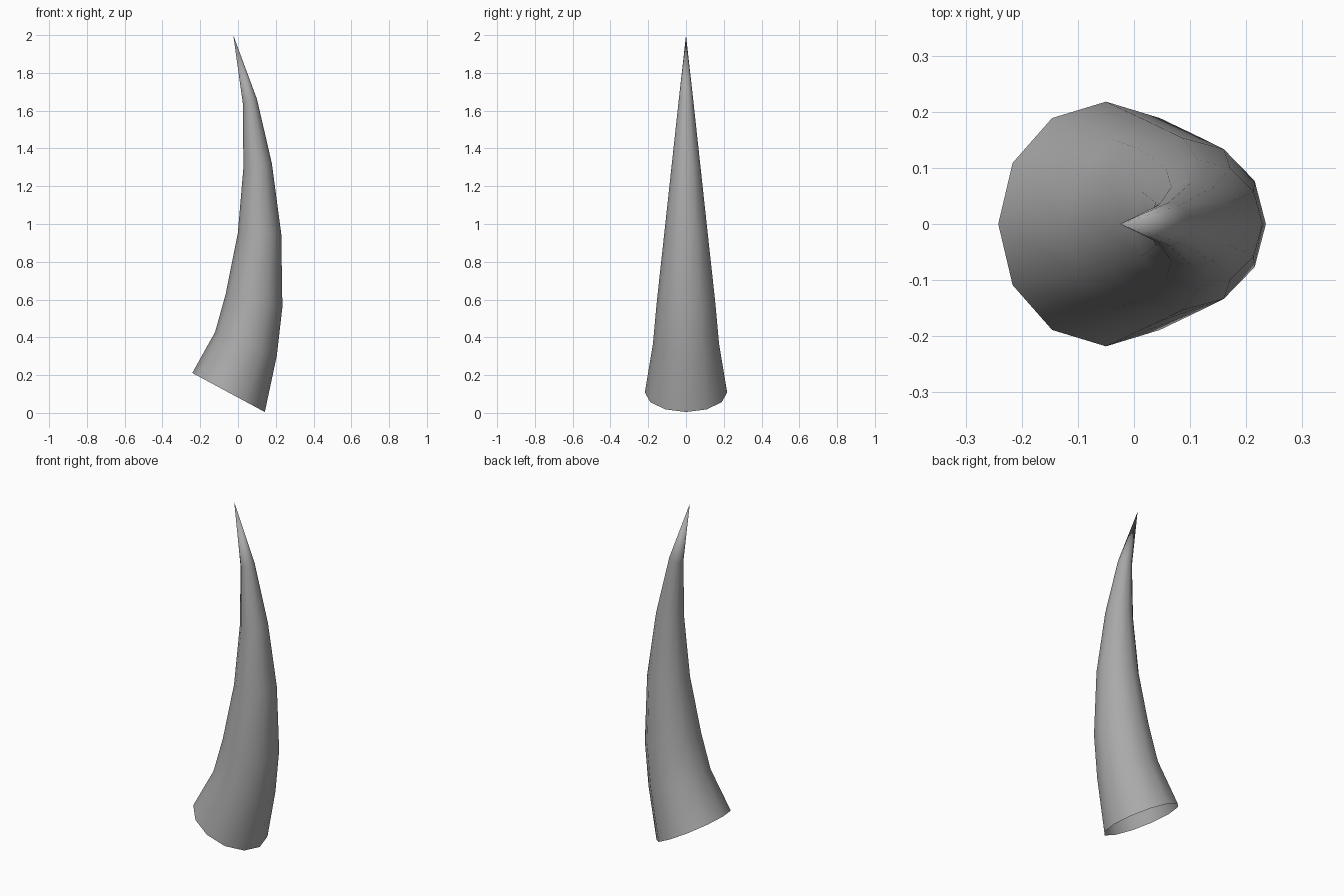
import bpy, bmesh, math
from mathutils import Vector

cube = bpy.data.objects.get("Cube")
if cube:
    bpy.data.objects.remove(cube)

grey = bpy.data.materials.new("horn grey")
grey.use_nodes = True
colour = (0.4, 0.4, 0.4, 1)
grey.diffuse_color = colour
grey.node_tree.nodes["Principled BSDF"].inputs["Base Color"].default_value = colour

SIDES = 12
# Horn sections: centre x, centre z, radius, tilt in degrees
SECTIONS = [
    (-0.05, 0.108, 0.218, 28.3),
    (0.042, 0.365, 0.175, 21),
    (0.085, 0.595, 0.154, 13),
    (0.114, 0.95, 0.115, 1),
    (0.104, 1.31, 0.076, -8),
    (0.063, 1.65, 0.039, -16),
]

bm = bmesh.new()
rings = []
for x, z, radius, tilt in SECTIONS:
    t = math.radians(tilt)
    across = Vector((math.cos(t), 0, -math.sin(t)))
    ring = []
    for i in range(SIDES):
        a = math.tau * i / SIDES
        offset = across * math.cos(a) + Vector((0, math.sin(a), 0))
        ring.append(bm.verts.new(Vector((x, 0, z)) + offset * radius))
    rings.append(ring)

# Curved wall, open at the base
for low, high in zip(rings, rings[1:]):
    for i in range(SIDES):
        j = (i + 1) % SIDES
        bm.faces.new((low[i], low[j], high[j], high[i]))

# Pointed tip
tip = bm.verts.new((-0.025, 0, 2))
for i in range(SIDES):
    bm.faces.new((rings[-1][i], rings[-1][(i + 1) % SIDES], tip))

for face in bm.faces:
    face.smooth = True
mesh = bpy.data.meshes.new("horn")
bm.to_mesh(mesh)
bm.free()
mesh.materials.append(grey)
horn = bpy.data.objects.new("horn", mesh)
bpy.context.collection.objects.link(horn)
